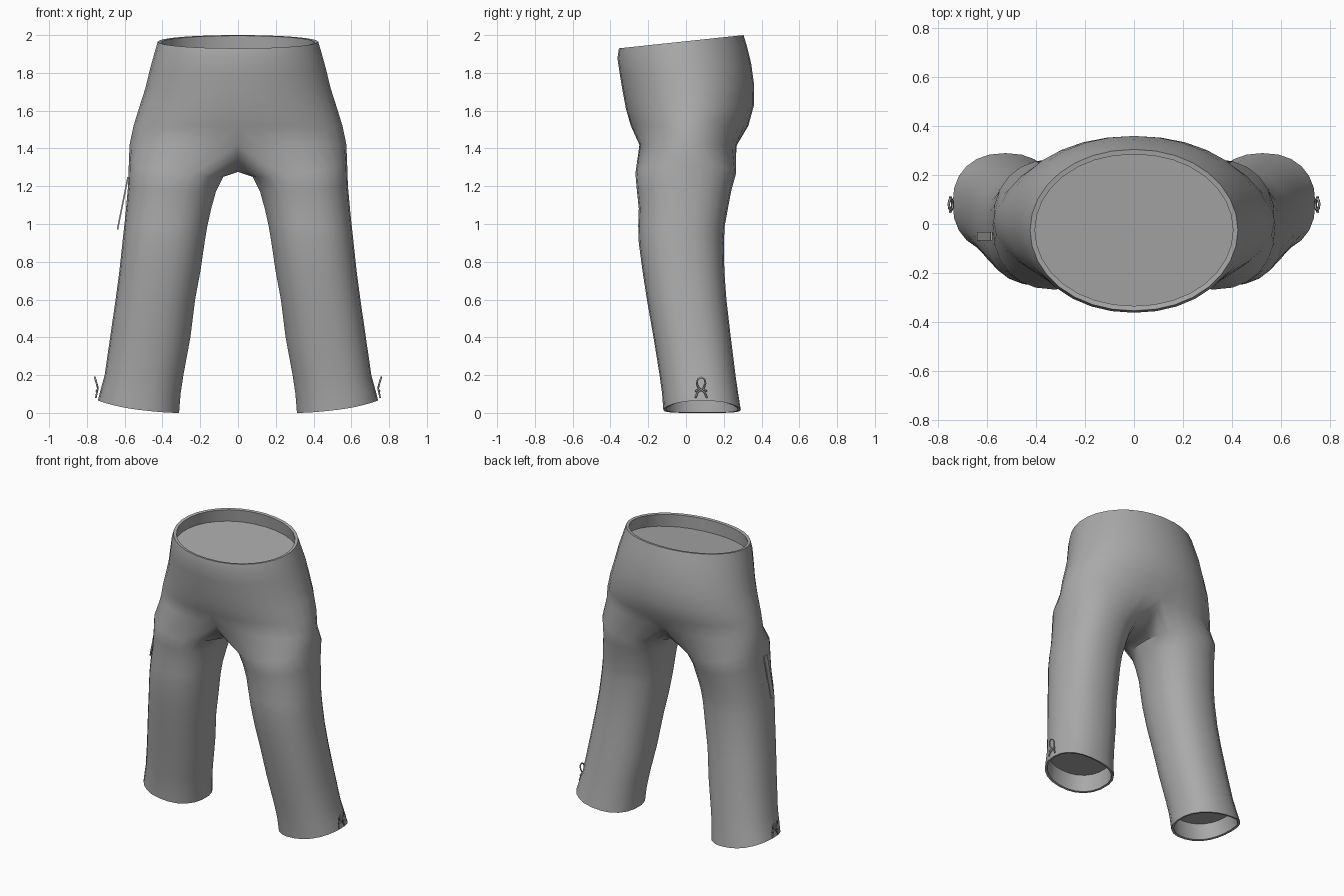
import bpy, bmesh, math

if "Cube" in bpy.data.objects:
    bpy.data.objects.remove(bpy.data.objects["Cube"])

cloth = bpy.data.materials.new("grey cloth")
cloth.diffuse_color = (0.4, 0.4, 0.4, 1)
cloth.use_nodes = True
cloth.node_tree.nodes["Principled BSDF"].inputs["Base Color"].default_value = cloth.diffuse_color
OUT, INN = 16, 7   # segments around the outside and through the crotch


def sp(v, e=0.88):
    # squarer-than-round sine or cosine
    return math.copysign(abs(v) ** e, v)


def half_torso(z, a, yf, yb, tilt, tuck=0):
    # open arc from front centre round the hip to back centre
    cy, d = (yf + yb) / 2, (yb - yf) / 2
    pts = []
    for i in range(OUT + 1):
        t = math.pi * i / OUT
        y = cy - (d - tuck * math.cos(t) ** 8) * math.cos(t)
        x = a * sp(math.sin(t), 0.96) if 0 < i < OUT else 0
        pts.append((x, y, z + tilt * (y - cy) / d))
    return pts


def leg_ring(zi, zo, xi, xo, yf, yb):
    # closed ring, starting at the inner front
    cx, w, cy, d = (xi + xo) / 2, (xo - xi) / 2, (yf + yb) / 2, (yb - yf) / 2
    pts = []
    for i in range(OUT + INN):
        if i <= OUT:
            p = math.radians(60 + 240 * i / OUT)
        else:
            p = math.radians(300 + 120 * (i - OUT) / INN)
        u = (1 - math.cos(p)) / 2
        pts.append((cx - w * sp(math.cos(p)), cy - d * sp(math.sin(p)),
                    zi + (zo - zi) * u * u))
    return pts


def bridge(bm, r1, r2, closed):
    n = len(r1)
    for i in range(n if closed else n - 1):
        j = (i + 1) % n
        bm.faces.new((r1[i], r1[j], r2[j], r2[i]))


def finish(ob):
    ob.data.materials.append(cloth)
    bpy.ops.object.select_all(action='DESELECT')
    ob.select_set(True)
    bpy.context.view_layer.objects.active = ob
    bpy.ops.object.shade_smooth_by_angle(angle=math.radians(40))


# trousers: right half, then mirrored
torso = [
    # inner lining and waist rim, then the outside downwards
    (1.875, .425, -.335, .295, .035), (1.962, .405, -.335, .285, .035),
    (1.965, .425, -.355, .305, .035), (1.91, .441, -.363, .322, .033),
    (1.82, .466, -.35, .345, .03), (1.72, .49, -.335, .36, .02),
    (1.62, .522, -.318, .36, .01), (1.52, .553, -.297, .335, 0, .005),
    (1.42, .574, -.277, .30, 0, .03),
]
legs = [
    # z inner, z outer, x inner, x outer, y front, y back
    (1.25, 1.32, .075, .578, -.268, .265), (1.17, 1.2, .115, .582, -.26, .24),
    (1.08, 1.09, .14, .592, -.25, .222), (.99, .99, .16, .602, -.253, .205),
    (.9, .9, .175, .612, -.25, .20), (.75, .75, .197, .628, -.23, .203),
    (.6, .6, .225, .648, -.207, .214), (.4, .4, .25, .677, -.172, .237),
    (.2, .2, .287, .706, -.14, .262), (.1, .12, .302, .728, -.127, .276),
    (0, .065, .31, .742, -.12, .29),
    # hem rim and inner lining
    (.002, .067, .325, .727, -.105, .275), (.13, .16, .315, .70, -.11, .255),
]
bm = bmesh.new()
rings = [[bm.verts.new(p) for p in half_torso(*t)] for t in torso]
for a, b in zip(rings, rings[1:]):
    bridge(bm, a, b, False)

# crotch strap along the centre line joins back to front
last = rings[-1]
yb, yf = last[-1].co.y, last[0].co.y
crotch = []
for i in range(1, INN):
    c = math.cos(math.pi * i / INN)
    crotch.append(bm.verts.new((0, (yb + yf) / 2 + (yb - yf) / 2 * c * .93,
                                1.275 + .12 * c ** 4)))
prev = last + crotch
for spec in legs:
    ring = [bm.verts.new(p) for p in leg_ring(*spec)]
    bridge(bm, prev, ring, True)
    prev = ring

# closing panels inside the waist and the legs
bm.faces.new(prev)
hub = bm.verts.new((0, -.02, 1.875))
for a, b in zip(rings[0], rings[0][1:]):
    bm.faces.new((a, b, hub))
bmesh.ops.recalc_face_normals(bm, faces=bm.faces)
me = bpy.data.meshes.new("trousers")
bm.to_mesh(me)
bm.free()
trousers = bpy.data.objects.new("trousers", me)
bpy.context.collection.objects.link(trousers)
finish(trousers)
mir = trousers.modifiers.new("mirror", 'MIRROR')
mir.use_clip = True


# tied cords at the hems
def cord(name, side, paths):
    cu = bpy.data.curves.new(name, 'CURVE')
    cu.dimensions = '3D'
    cu.bevel_depth, cu.bevel_resolution = .005, 1
    cu.use_fill_caps = True
    for path in paths:
        s = cu.splines.new('POLY')
        s.points.add(len(path) - 1)
        for p, (dx, dy, dz) in zip(s.points, path):
            p.co = (side * (.738 + dx), .08 + dy, .08 + dz, 1)
    cu.materials.append(cloth)
    bpy.context.collection.objects.link(bpy.data.objects.new(name, cu))


loop = [(.015, -.03, 0), (.008, -.018, .03), (.004, .012, .05), (.01, .023, .075),
        (.017, .018, .098), (.02, 0, .108), (.017, -.018, .098), (.01, -.023, .075),
        (.004, -.012, .05), (.008, .018, .03), (.015, .03, 0)]
bar = [(.012, -.03, .035), (.004, -.012, .045), (.004, .012, .045), (.012, .03, .035)]
for side, label in ((1, "right"), (-1, "left")):
    cord(label + "_hem_bow", side, [loop, bar])

# thin strap hanging at one thigh
bm = bmesh.new()
bmesh.ops.create_cube(bm, size=1)
for v in bm.verts:
    low = v.co.z < 0
    v.co = ((-.638 if low else -.582) + v.co.x * .008, -.05 + v.co.y * .035,
            .97 if low else 1.25)
me = bpy.data.meshes.new("thigh_strap")
bm.to_mesh(me)
bm.free()
strap = bpy.data.objects.new("thigh_strap", me)
bpy.context.collection.objects.link(strap)
finish(strap)
